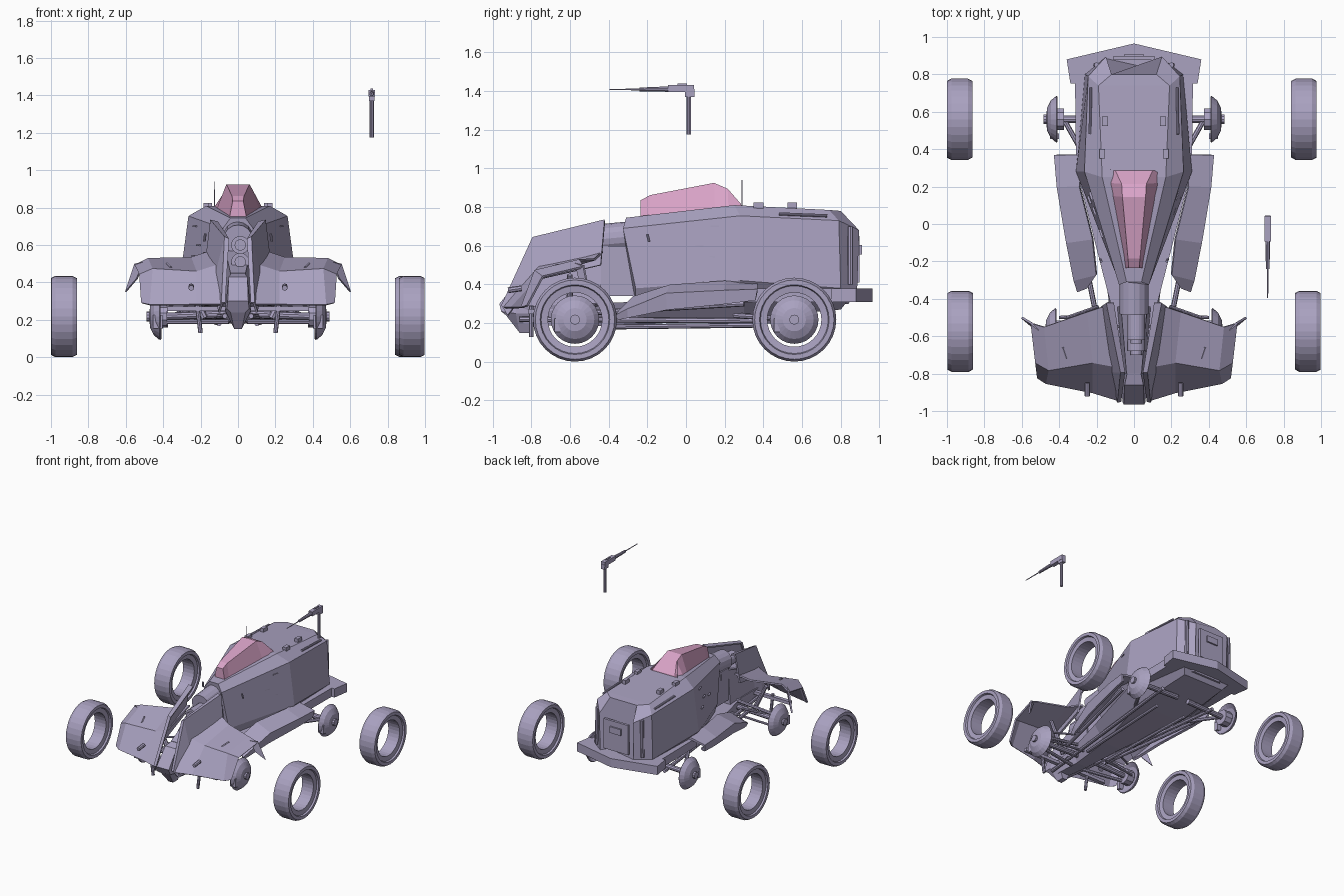
import bpy, bmesh, math
from mathutils import Vector

cube = bpy.data.objects.get("Cube")
if cube:
    bpy.data.objects.remove(cube, do_unlink=True)


def material(name, rgb):
    m = bpy.data.materials.new(name)
    m.use_nodes = True
    m.diffuse_color = (*rgb, 1)
    m.node_tree.nodes["Principled BSDF"].inputs["Base Color"].default_value = (*rgb, 1)
    return m


LAVENDER = material("lavender grey", (0.40, 0.36, 0.53))
PINK = material("pink glass", (0.70, 0.37, 0.58))


def finish(name, bm, mat=LAVENDER):
    bmesh.ops.recalc_face_normals(bm, faces=bm.faces)
    me = bpy.data.meshes.new(name)
    bm.to_mesh(me)
    bm.free()
    me.materials.append(mat)
    ob = bpy.data.objects.new(name, me)
    bpy.context.collection.objects.link(ob)
    return ob


def mirrored(ob):
    ob.modifiers.new("mirror", 'MIRROR')
    return ob


def hull(name, sections, mat=LAVENDER):
    """Closed body from half rings (top to bottom), mirrored in x."""
    bm = bmesh.new()
    rings = [[bm.verts.new(p) for p in s] +
             [bm.verts.new((-x, y, z)) for x, y, z in reversed(s)] for s in sections]
    n = len(rings[0])
    for a, b in zip(rings, rings[1:]):
        for i in range(n):
            j = (i + 1) % n
            bm.faces.new((a[i], a[j], b[j], b[i]))
    bm.faces.new(rings[0])
    bm.faces.new(rings[-1])
    return finish(name, bm, mat)


def sheet(name, rows, thickness=0.012):
    """Thin panel through a grid of points, mirrored in x."""
    bm = bmesh.new()
    grid = [[bm.verts.new(p) for p in r] for r in rows]
    for a, b in zip(grid, grid[1:]):
        for i in range(len(a) - 1):
            bm.faces.new((a[i], a[i + 1], b[i + 1], b[i]))
    ob = finish(name, bm)
    mod = ob.modifiers.new("thickness", 'SOLIDIFY')
    mod.thickness = thickness
    mod.offset = 0
    return mirrored(ob)


def prism(name, outline, z0, z1):
    """Flat outline in x, y pulled up from z0 to z1."""
    bm = bmesh.new()
    f = bm.faces.new([bm.verts.new((x, y, z0)) for x, y in outline])
    up = bmesh.ops.extrude_face_region(bm, geom=[f])
    bmesh.ops.translate(bm, vec=(0, 0, z1 - z0),
                        verts=[v for v in up["geom"] if isinstance(v, bmesh.types.BMVert)])
    return finish(name, bm)


def box(name, centre, size, tilt=0):
    bm = bmesh.new()
    bmesh.ops.create_cube(bm, size=1)
    bmesh.ops.scale(bm, vec=size, verts=bm.verts)
    ob = finish(name, bm)
    ob.location = centre
    ob.rotation_euler.z = tilt
    return ob


def rod(name, a, b, r, r2=None, sides=10):
    a, b = Vector(a), Vector(b)
    bm = bmesh.new()
    bmesh.ops.create_cone(bm, cap_ends=True, segments=sides, radius1=r,
                          radius2=r if r2 is None else r2, depth=(b - a).length)
    ob = finish(name, bm)
    ob.location = (a + b) / 2
    ob.rotation_euler = (b - a).to_track_quat('Z', 'Y').to_euler()
    return ob


def pair(name, a, b, r, r2=None, sides=8):
    for s, side in ((1, "left"), (-1, "right")):
        rod(f"{side}_{name}", (a[0] * s, *a[1:]), (b[0] * s, *b[1:]), r, r2, sides)


def lathe(name, profile, centre, flip=1, steps=32):
    """Spin a profile of (x, radius) about the x axis."""
    bm = bmesh.new()
    rings = []
    for k in range(steps):
        t = math.tau * k / steps
        rings.append([bm.verts.new((x * flip, r * math.cos(t), r * math.sin(t))) for x, r in profile])
    n = len(profile)
    for k in range(steps):
        a, b = rings[k], rings[(k + 1) % steps]
        for i in range(n):
            bm.faces.new((a[i], a[(i + 1) % n], b[(i + 1) % n], b[i]))
    ob = finish(name, bm)
    ob.location = centre
    return ob


# Detached tyres
TYRE = [(-.045, .217), (.045, .217), (.068, .205), (.068, .18), (.055, .175),
        (.05, .14), (-.05, .14), (-.055, .175), (-.068, .18), (-.068, .205)]
for label, x, y in (("front_left", .93, -.574), ("front_right", -.93, -.574),
                    ("rear_left", .908, .56), ("rear_right", -.932, .56)):
    lathe(label + "_tyre", TYRE, (x, y, .218))

# Hub dishes, caps and axles
DISH = [(.0, .125), (.03, .10), (.05, .06), (.055, .005), (.04, .005), (.02, .09), (-.005, .12)]
for s, side in ((1, "left"), (-1, "right")):
    for end, y, x in (("front", -.574, .42), ("rear", .56, .415)):
        lathe(f"{end}_{side}_hub_dish", DISH, (x * s, y, .218), s, 24)
        rod(f"{end}_{side}_hub_cap", (s * x, y, .218), (s * (x + .07), y, .218), .026)
        rod(f"{end}_{side}_brake_drum", (s * (x - .04), y, .218), (s * (x + .02), y, .218), .06)
        box(f"{end}_{side}_caliper", (s * (x + .01), y - .09, .19), (.05, .03, .07))
        rod(f"{end}_{side}_axle", (s * .05, y, .23), (s * x, y, .218), .02)

# Cabin
hull("cabin", [
    [(.04, -.31, .745), (.08, -.325, .69), (.10, -.26, .38), (.06, -.26, .26)],
    [(.17, .25, .81), (.265, .28, .755), (.31, .28, .42), (.2, .28, .27)],
    [(.19, .74, .785), (.245, .79, .73), (.262, .80, .38), (.2, .78, .3)],
    [(.12, .80, .78), (.15, .895, .68), (.15, .885, .38), (.12, .84, .3)]])

# Cockpit canopy
hull("canopy", [
    [(.028, -.235, .835), (.045, -.235, .75)],
    [(.032, -.185, .862), (.052, -.19, .75)],
    [(.062, .145, .925), (.115, .15, .79)],
    [(.066, .215, .895), (.135, .22, .79)],
    [(.10, .285, .815), (.138, .29, .79)]], PINK)

# Rear deck and bumper
half = [(.36, .88), (.34, .75), (.315, .75), (.31, .30)]
prism("rear_deck", [(0, .965)] + half + [(-x, y) for x, y in reversed(half)], .31, .38)

# Sloping side skirts
sheet("side_skirt", [
    [(.27, .37, .40), (.42, .37, .37), (.41, .36, .32)],
    [(.29, .20, .41), (.405, .20, .365), (.39, .20, .30)],
    [(.22, -.08, .39), (.355, -.10, .35), (.34, -.10, .27)],
    [(.20, -.27, .33), (.315, -.30, .27), (.30, -.30, .23)],
    [(.25, -.34, .26), (.295, -.36, .24), (.285, -.35, .22)]], .02)

# Underbody running forward to the nose
hull("underbody", [
    [(.22, .84, .32), (.18, .80, .27)],
    [(.31, .30, .33), (.20, .30, .23)],
    [(.17, -.25, .31), (.08, -.25, .19)],
    [(.08, -.60, .30), (.05, -.60, .18)],
    [(.06, -.90, .28), (.04, -.88, .20)]])
pair("chassis_rail", (.24, .62, .21), (.07, -.86, .22), .014)
pair("lower_rail", (.13, .42, .19), (.10, -.42, .18), .013)
pair("skirt_strut", (.36, .30, .30), (.19, -.55, .25), .014)

# Nose block and flanking walls
hull("nose_block", [
    [(.035, -.79, .45), (.06, -.79, .25), (.02, -.80, .15)],
    [(.05, -.86, .43), (.07, -.88, .25), (.02, -.86, .15)],
    [(.055, -.965, .30), (.06, -.955, .26), (.04, -.93, .24)]])
sheet("nose_wall", [
    [(.11, -.42, .72), (.145, -.42, .73), (.17, -.44, .50)],
    [(.05, -.79, .63), (.07, -.79, .64), (.12, -.79, .42)],
    [(.07, -.945, .29), (.085, -.95, .29), (.10, -.92, .24)]], .014)
hull("nose_core", [
    [(.07, -.44, .58), (.09, -.44, .30)],
    [(.04, -.80, .45), (.06, -.80, .25)]])

# Neck pipe and stacked lamps
rod("neck_pipe", (0, -.27, .65), (0, -.48, .63), .078, sides=16)
box("neck_block", (0, -.34, .47), (.15, .20, .26))
for i, z in enumerate((.60, .51)):
    rod(f"lamp_{i}", (.012, -.46, z), (.012, -.62 - .06 * i, z), .048, sides=20)
    rod(f"lamp_lens_{i}", (.012, -.60 - .06 * i, z), (.012, -.64 - .06 * i, z), .03, sides=20)

# Front fenders with swept tips
sheet("front_fender", [
    [(.13, -.43, .57), (.25, -.47, .53), (.48, -.55, .525), (.55, -.53, .49)],
    [(.11, -.76, .49), (.22, -.74, .455), (.455, -.78, .47), (.525, -.74, .44)],
    [(.09, -.94, .28), (.22, -.90, .28), (.47, -.85, .28), (.515, -.82, .29)]])
sheet("fender_tip", [
    [(.50, -.57, .51), (.55, -.53, .50)],
    [(.54, -.55, .42), (.60, -.50, .35)]])
pair("fender_hook", (.36, -.72, .48), (.38, -.66, .50), .007, sides=6)
pair("tow_pin", (.25, -.85, .38), (.25, -.92, .37), .015)

# Front suspension arms and under-fender struts
pair("upper_arm", (.06, -.54, .30), (.40, -.56, .26), .013)
pair("lower_arm", (.05, -.66, .19), (.40, -.60, .19), .013)
pair("steering_rod", (.05, -.48, .22), (.40, -.50, .20), .009)
pair("damper", (.18, -.60, .21), (.30, -.60, .45), .02, .014)
pair("brush_guard", (.20, -.80, .13), (.22, -.80, .29), .012)
pair("cooling_hose", (.19, -.44, .30), (.36, -.50, .28), .008)
pair("rear_trailing_arm", (.20, .25, .24), (.37, .55, .22), .014)
box("front_crossbeam", (0, -.80, .26), (.76, .03, .025))

# Roof hatch blocks, side rails, latches and handles
for s, side in ((1, "left"), (-1, "right")):
    for x, y in ((.155, .55), (.17, .375)):
        box(f"{side}_roof_block_{y}", (s * x, y, .808), (.03, .05, .032))
    rod(f"{side}_roof_rail", (s * .235, .48, .765), (s * .232, .73, .755), .008)
    for i, (y, z) in enumerate(((.15, .70), (.07, .60), (.13, .54), (-.05, .56))):
        # Half width of the cabin wall narrows forward and upward
        x = .303 - (.28 - y) * .345 - (z - .42) * .10
        box(f"{side}_latch_{i}", (s * x, y, z), (.012, .045, .008), -s * .33)
    rod(f"{side}_door_handle", (s * .175, -.20, .66), (s * .18, -.19, .62), .007)

# Rear door and bumper details
box("rear_door", (0, .888, .53), (.22, .02, .24))
box("rear_locker", (0, .90, .58), (.10, .02, .05))
pair("rear_corner_post", (.205, .85, .40), (.20, .85, .70), .014)

# Antenna
rod("antenna", (-.125, .29, .79), (-.125, .29, .94), .003, .002, 6)

# Detached gun on its post
GX = .715
rod("gun_post", (GX, .015, 1.175), (GX, .015, 1.38), .012)
box("gun_body", (GX, -.025, 1.412), (.034, .135, .036))
box("gun_breech", (GX, .02, 1.39), (.03, .05, .04))
rod("gun_shroud", (GX, -.09, 1.41), (GX, -.24, 1.408), .014, .01)
rod("gun_barrel", (GX, -.23, 1.408), (GX, -.395, 1.408), .0045, .003, 6)
box("gun_sight", (GX, -.02, 1.432), (.012, .05, .012))
